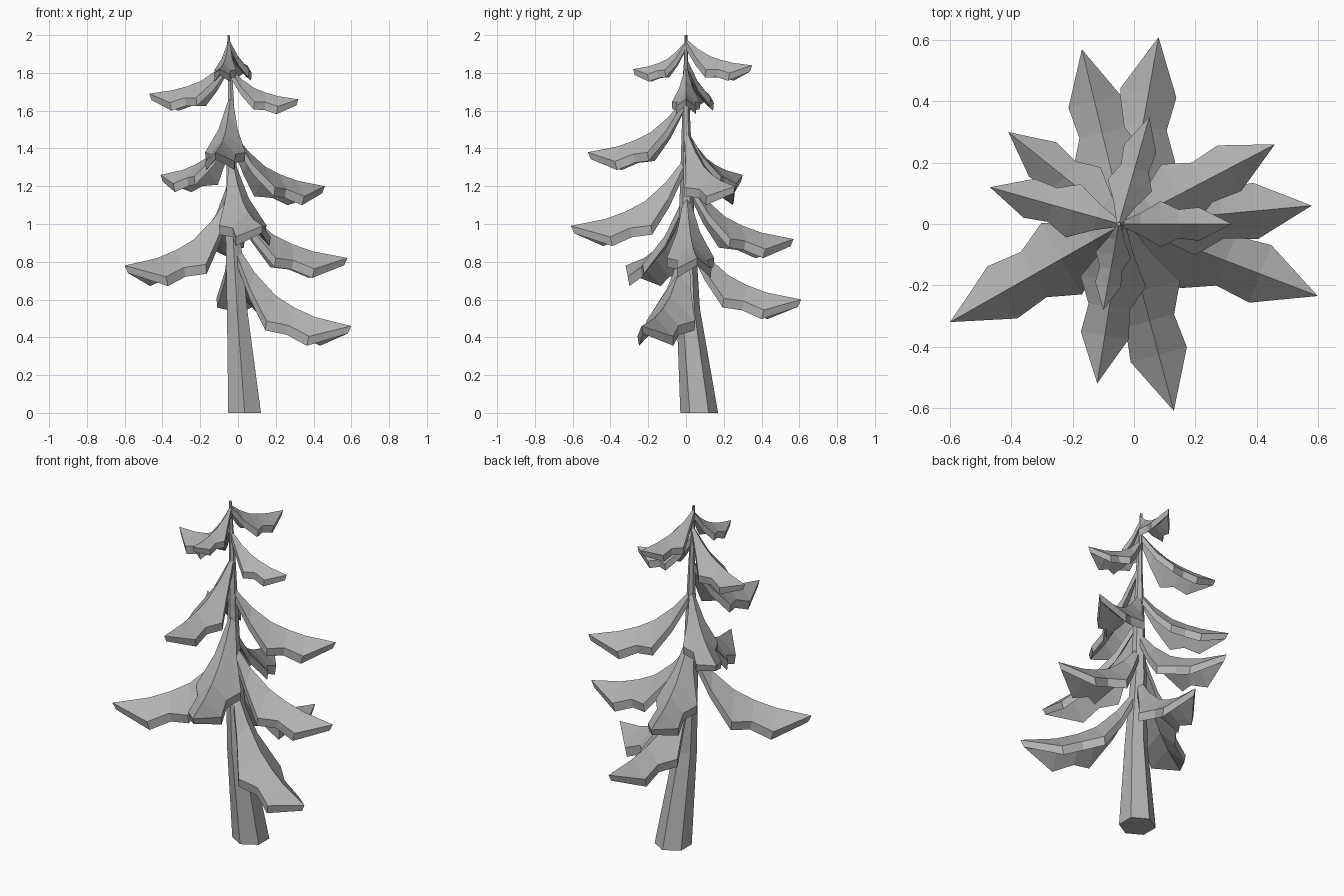
import bpy, bmesh, math
from mathutils import Vector

if "Cube" in bpy.data.objects:
    bpy.data.objects.remove(bpy.data.objects["Cube"])

grey = bpy.data.materials.new("plain grey")
grey.diffuse_color = (0.45, 0.45, 0.45, 1)
grey.use_nodes = True
grey.node_tree.nodes["Principled BSDF"].inputs["Base Color"].default_value = grey.diffuse_color

# Trunk centre line: z, x, y, radius
TRUNK = [(0, 0.035, 0.07, 0.1), (0.55, -0.005, 0.012, 0.062),
         (1.0, -0.03, 0.004, 0.042), (1.65, -0.037, 0.0, 0.018), (2.0, -0.05, 0.0, 0.007)]


def trunk_at(z):
    for a, b in zip(TRUNK, TRUNK[1:]):
        if z <= b[0]:
            f = (z - a[0]) / (b[0] - a[0])
            return Vector((a[1] + f * (b[1] - a[1]), a[2] + f * (b[2] - a[2]), z))
    return Vector((TRUNK[-1][1], TRUNK[-1][2], z))


def finish(bm, name):
    bmesh.ops.recalc_face_normals(bm, faces=bm.faces)
    me = bpy.data.meshes.new(name)
    bm.to_mesh(me)
    bm.free()
    me.materials.append(grey)
    ob = bpy.data.objects.new(name, me)
    bpy.context.collection.objects.link(ob)


# Six-sided leaning trunk
bm = bmesh.new()
rings = []
for z, x, y, r in TRUNK:
    rings.append([bm.verts.new((x + r * math.cos(math.radians(30 + 60 * i)),
                                y + r * math.sin(math.radians(30 + 60 * i)), z)) for i in range(6)])
for a, b in zip(rings, rings[1:]):
    for i in range(6):
        j = (i + 1) % 6
        bm.faces.new((a[i], a[j], b[j], b[i]))
bm.faces.new(rings[0])
bm.faces.new(rings[-1])
finish(bm, "trunk")

# Bough outline: distance, ridge height (share of the drop), half width, side droop (shares of length)
BOUGH = [(0.0, 1.0, 0.02, 0.03), (0.18, 0.62, 0.10, 0.13), (0.36, 0.35, 0.205, 0.20),
         (0.52, 0.21, 0.13, 0.14), (0.70, 0.10, 0.15, 0.15)]


def bough(name, tip, root_z):
    """Drooping tent-shaped bough with a notched edge and even thickness."""
    root, tip = trunk_at(root_z), Vector(tip)
    along = Vector((tip.x - root.x, tip.y - root.y, 0))
    length, drop = along.length, root_z - tip.z
    side = Vector((-along.y, along.x, 0)).normalized()
    thick = 0.03 + 0.03 * length
    bm = bmesh.new()
    layers = []
    for down, shrink in ((0, 1), (thick, 0.97)):
        rows = []
        for t, h, w, d in BOUGH:
            p = root + along * t * shrink
            p.z = tip.z + drop * h - down
            low = Vector((0, 0, -d * length))
            s = side * w * length * shrink
            rows.append([bm.verts.new(v) for v in (p + s + low, p, p - s + low)])
        end = root + along * shrink
        end.z = tip.z - down * 0.8
        layers.append((rows, bm.verts.new(end)))
    # top and underside
    for rows, end in layers:
        for a, b in zip(rows, rows[1:]):
            bm.faces.new((a[0], a[1], b[1], b[0]))
            bm.faces.new((a[1], a[2], b[2], b[1]))
        bm.faces.new((rows[-1][0], rows[-1][1], end))
        bm.faces.new((rows[-1][1], rows[-1][2], end))
    # rim wall
    rims = [[r[1] for r in rows[:1]] + [r[0] for r in rows] + [end] + [r[2] for r in reversed(rows)]
            for rows, end in layers]
    n = len(rims[0])
    for i in range(n):
        j = (i + 1) % n
        bm.faces.new((rims[0][i], rims[0][j], rims[1][j], rims[1][i]))
    finish(bm, name)


# Boughs from bottom to top: tip position, height at the trunk
BOUGHS = [((0.6, -0.235, 0.46), 0.92), ((0.08, 0.61, 0.60), 0.97),
          ((-0.6, -0.32, 0.78), 1.17), ((0.58, 0.06, 0.82), 1.17),
          ((-0.17, 0.57, 0.92), 1.26), ((0.13, -0.61, 0.99), 1.36),
          ((0.46, 0.26, 1.20), 1.50), ((-0.41, 0.30, 1.26), 1.51),
          ((-0.12, -0.52, 1.38), 1.68), ((-0.47, 0.12, 1.69), 1.88),
          ((0.32, 0.0, 1.66), 1.83), ((0.05, 0.35, 1.84), 1.98),
          ((-0.10, -0.28, 1.82), 1.97)]
for i, (tip, root_z) in enumerate(BOUGHS):
    bough("bough_%02d" % (i + 1), tip, root_z)
